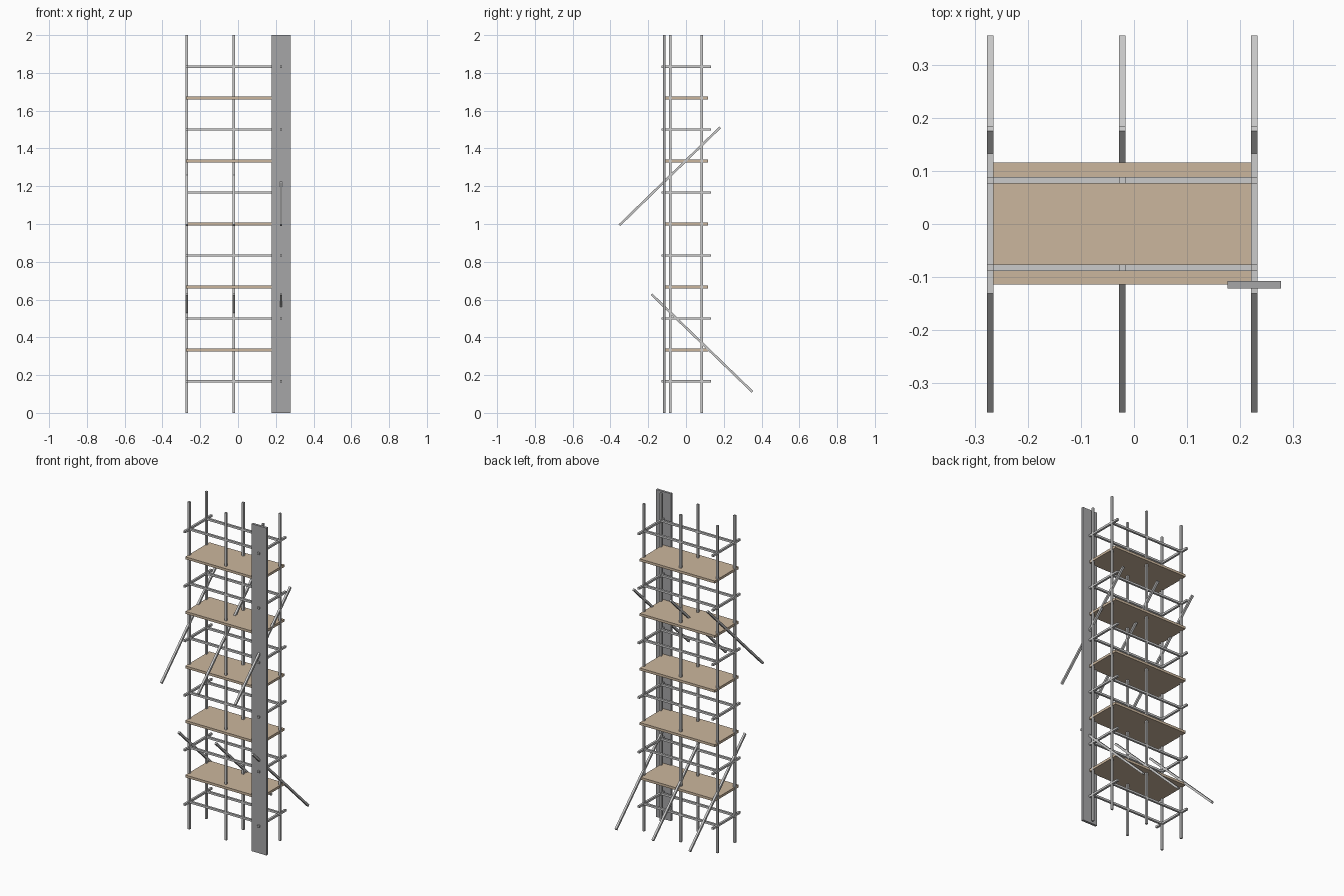
import bpy, bmesh
from mathutils import Vector, Matrix

if "Cube" in bpy.data.objects:
    bpy.data.objects.remove(bpy.data.objects["Cube"])

T = 0.0125                      # bar thickness
XS = (-0.2717, -0.0222, 0.2273)   # bays of the frame
YS = (-0.0825, 0.0825)
STEP = 1 / 3


def material(name, color):
    m = bpy.data.materials.new(name)
    m.diffuse_color = color
    m.use_nodes = True
    m.node_tree.nodes["Principled BSDF"].inputs["Base Color"].default_value = m.diffuse_color
    return m


wood = material("wood", (0.60, 0.47, 0.34, 1))
dark = material("dark_metal", (0.38, 0.38, 0.39, 1))


def block(name, center, size, mat=None, tilt=None):
    bm = bmesh.new()
    bmesh.ops.create_cube(bm, size=1, matrix=Matrix.Diagonal((*size, 1)))
    me = bpy.data.meshes.new(name)
    bm.to_mesh(me)
    bm.free()
    if mat:
        me.materials.append(mat)
    ob = bpy.data.objects.new(name, me)
    ob.location = center
    if tilt:
        ob.rotation_euler = tilt
    bpy.context.collection.objects.link(ob)
    return ob


def bar(name, a, b):
    """Square bar whose end faces are centred on a and b."""
    a, b = Vector(a), Vector(b)
    d = b - a
    block(name, (a + b) / 2, (T, T, d.length), tilt=d.to_track_quat('Z', 'Y').to_euler())


# Upright posts
for x in XS:
    for y in YS:
        block("post", (x, y, 1), (T, T, 2))

for i in range(6):
    z = STEP * (i + 0.5)
    # Long rails between the posts
    for y in YS:
        block("long_rail", ((XS[0] + XS[2]) / 2, y, z), (XS[2] - XS[0] + T, T, T))
    # End cross rails, overhanging front and back
    for x in (XS[0], XS[2]):
        block("cross_rail", (x, 0.001, z), (T, 0.264, T))
    # Sheet metal strip at the front right corner
    block("corner_strip", (0.2273, -0.115, z), (0.101, 0.0145, STEP), dark)

# Plank decks
for i in range(1, 6):
    block("deck", ((XS[0] + XS[2]) / 2, 0.001, STEP * i),
          (XS[2] - XS[0] + 0.008, 0.231, 0.015), wood)

# Diagonal braces, upper and lower set
for x in XS:
    bar("upper_brace", (x, -0.352, 0.994), (x, 0.18, 1.511))
    bar("lower_brace", (x, -0.183, 0.628), (x, 0.352, 0.111))
